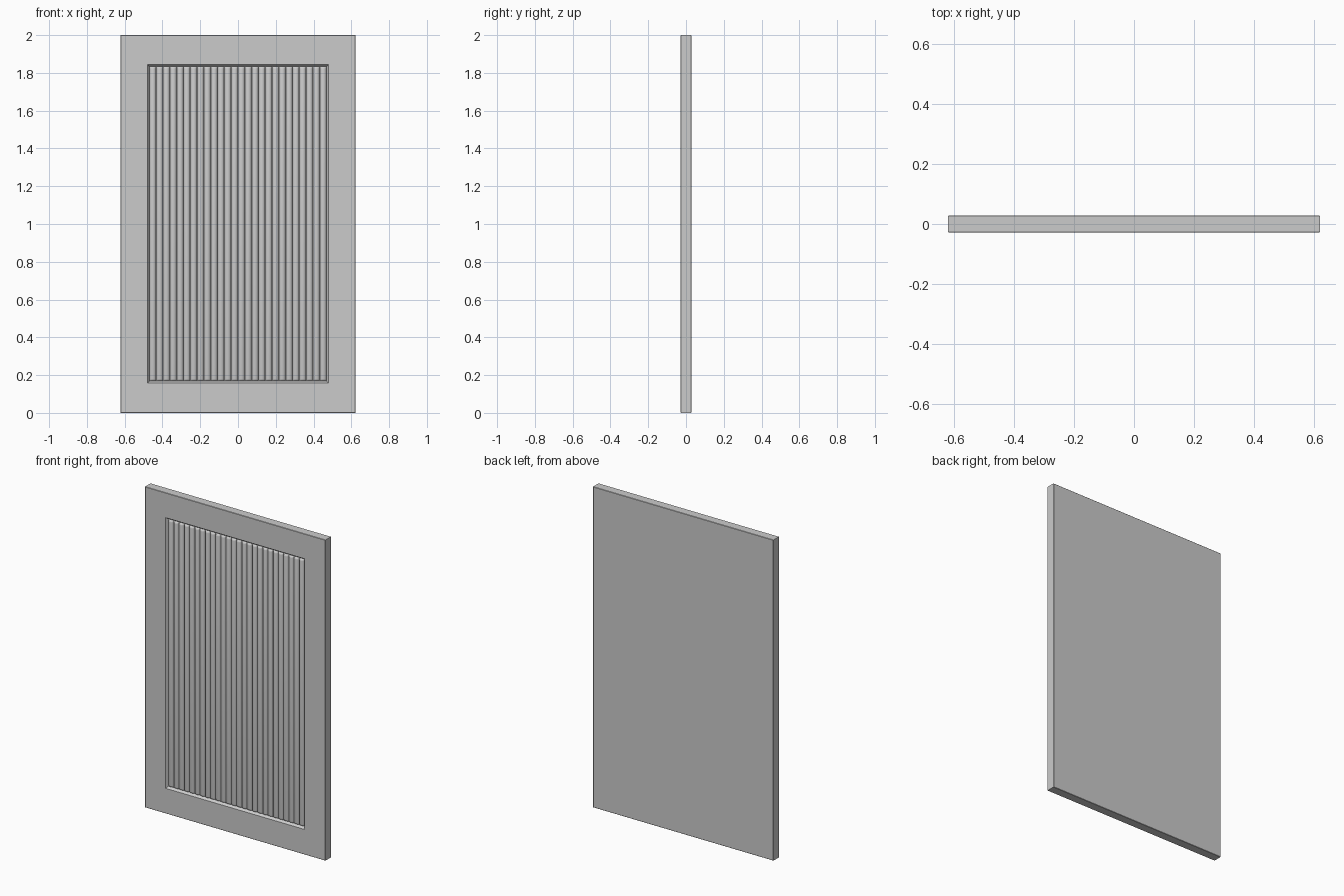
import bpy, bmesh, math

if "Cube" in bpy.data.objects:
    bpy.data.objects.remove(bpy.data.objects["Cube"])

W, T, H = 1.244, 0.056, 2.0      # overall width, thickness, height
OPEN_X, OPEN_Z0, OPEN_Z1 = 0.480, 0.157, 1.845   # outer edge of the recess
CHAMFER, DEPTH = 0.011, 0.016    # sloped rim of the recess
FRONT = -T / 2
BEADS = 26


def make_object(name, bm):
    bmesh.ops.recalc_face_normals(bm, faces=bm.faces)
    mesh = bpy.data.meshes.new(name)
    bm.to_mesh(mesh)
    bm.free()
    obj = bpy.data.objects.new(name, mesh)
    bpy.context.collection.objects.link(obj)
    return obj


def rect(bm, half_x, z0, z1, y):
    return [bm.verts.new((x, y, z)) for x, z in
            ((-half_x, z0), (half_x, z0), (half_x, z1), (-half_x, z1))]


def bridge(bm, a, b):
    n = len(a)
    for i in range(n):
        j = (i + 1) % n
        bm.faces.new((a[i], a[j], b[j], b[i]))


# Door slab: nested rectangles from back, around the edges, into the recess
e = 0.002
bm = bmesh.new()
loops = [rect(bm, *r) for r in (
    (W / 2 - e, e, H - e, T / 2),
    (W / 2, 0, H, T / 2 - e),
    (W / 2, 0, H, FRONT + e),
    (W / 2 - e, e, H - e, FRONT),
    (OPEN_X, OPEN_Z0, OPEN_Z1, FRONT),
    (OPEN_X - CHAMFER, OPEN_Z0 + CHAMFER, OPEN_Z1 - CHAMFER, FRONT + DEPTH))]
for a, b in zip(loops, loops[1:]):
    bridge(bm, a, b)
bm.faces.new(loops[0])
bm.faces.new(loops[-1])
make_object("door_slab", bm)

# Reeded panel: half-round vertical beads with rounded ends
bm = bmesh.new()
inner = OPEN_X - CHAMFER
pitch = 2 * inner / BEADS
z0, z1 = OPEN_Z0 + CHAMFER, OPEN_Z1 - CHAMFER
rise, floor, end, arc = 0.013, FRONT + DEPTH, 0.012, 8
steps = [math.radians(a) for a in (5, 35, 65, 90)]
stations = [(z0 + end * (1 - math.sin(a)), 1 - math.cos(a)) for a in steps]
stations = [(z0 + end * (1 - math.cos(a)), math.sin(a)) for a in steps]
stations += [(z0 + z1 - z, s) for z, s in reversed(stations)]
for i in range(BEADS):
    cx = -inner + pitch * (i + 0.5)
    rings = []
    for z, s in stations:
        rings.append([bm.verts.new((cx - pitch * 0.48 * math.cos(math.pi * k / arc),
                                    floor + 0.001 - (rise * s + 0.001) * math.sin(math.pi * k / arc), z))
                      for k in range(arc + 1)])
    for a, b in zip(rings, rings[1:]):
        bridge(bm, a, b)
    bm.faces.new(rings[0])
    bm.faces.new(rings[-1])
panel = make_object("reeded_panel", bm)

bpy.context.view_layer.objects.active = panel
panel.select_set(True)
bpy.ops.object.shade_smooth_by_angle(angle=math.radians(40))
